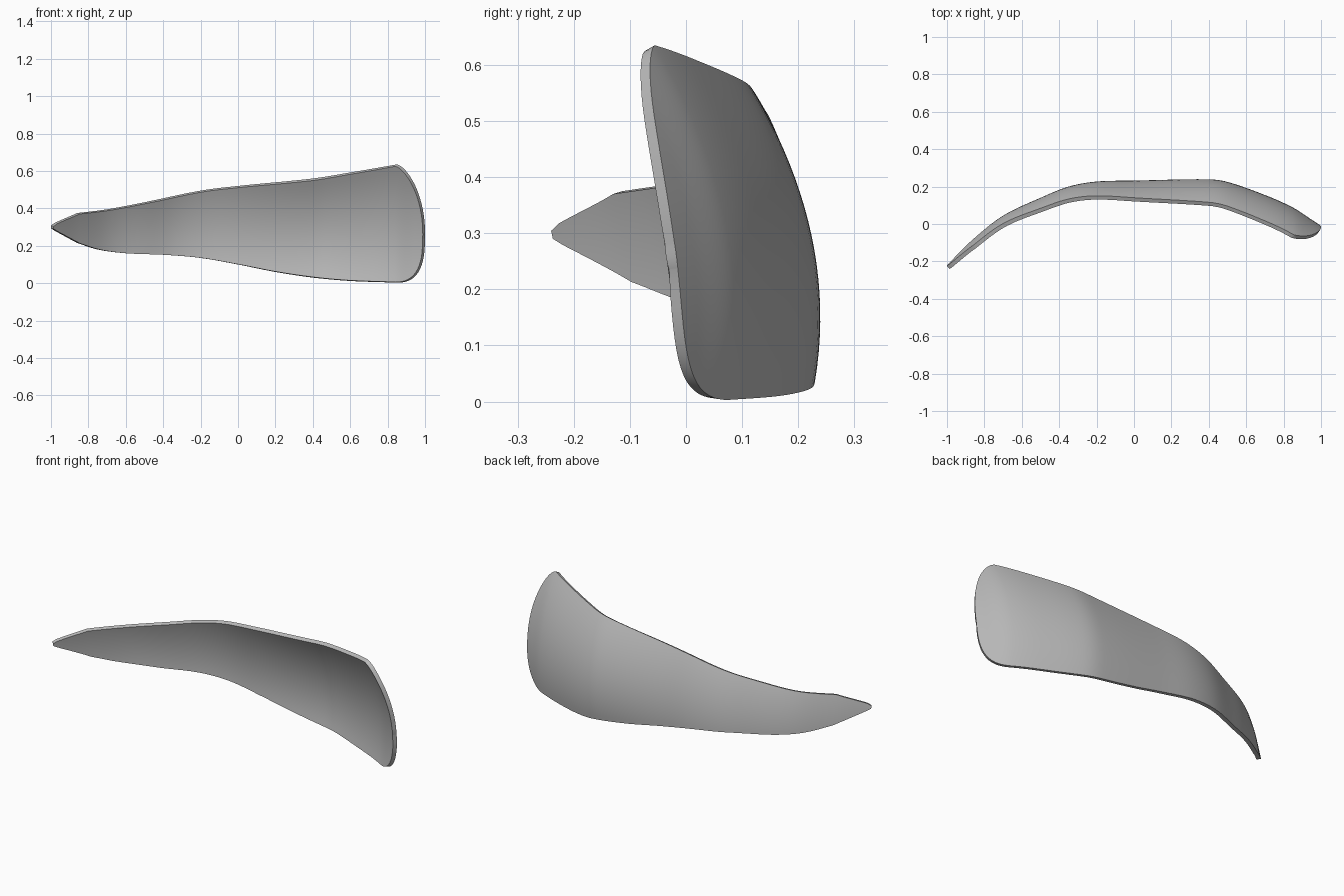
import bpy
import bmesh
import math

old = bpy.data.objects.get("Cube")
if old:
    bpy.data.objects.remove(old, do_unlink=True)

ROWS = 20
THICKNESS = 0.022


def curve(points, x):
    """Smooth curve through (x, value) points."""
    n = len(points)

    def slope(i):
        a, b = points[max(i - 1, 0)], points[min(i + 1, n - 1)]
        return (b[1] - a[1]) / (b[0] - a[0])

    i = 0
    while i < n - 2 and x > points[i + 1][0]:
        i += 1
    (x0, v0), (x1, v1) = points[i], points[i + 1]
    w = x1 - x0
    t = min(max((x - x0) / w, 0), 1)
    s = 1 - t
    return (v0 * s * s * (1 + 2 * t) + v1 * t * t * (3 - 2 * t)
            + w * t * s * (slope(i) * s - slope(i + 1) * t))


# Outline of the panel: pointed tip, long body, rounded end
TIP, CAP = -0.86, 0.85
tip_top = [(-1, 0.308), (-0.985, 0.32), (TIP, 0.375)]
body_top = [(TIP, 0.375), (-0.7, 0.395), (-0.5, 0.433), (-0.2, 0.495),
            (0, 0.52), (0.4, 0.56), (0.6, 0.592), (CAP, 0.635)]
tip_low = [(-1, 0.293), (-0.985, 0.283), (TIP, 0.215)]
body_low = [(TIP, 0.215), (-0.75, 0.18), (-0.6, 0.16), (-0.4, 0.152),
            (-0.2, 0.135), (0, 0.1), (0.2, 0.06), (0.4, 0.03),
            (0.6, 0.012), (CAP, 0.003)]
# Lengthwise bow and the amount of curl across the height
bow = [(-1, -0.207), (-0.86, -0.078), (-0.7, 0.045), (-0.5, 0.14),
       (-0.35, 0.2), (-0.2, 0.227), (0, 0.232), (0.4, 0.239), (0.5, 0.225),
       (0.7, 0.155), (CAP, 0.088), (0.95, 0.023), (1, -0.01)]
curl = [(-1, 0.7), (-0.5, 0.7), (-0.2, 0.64), (0.4, 0.73), (CAP, 0.61), (1, 0.6)]


def edges(x):
    if x < TIP:
        return curve(tip_low, x), curve(tip_top, x)
    if x <= CAP:
        return curve(body_low, x), curve(body_top, x)
    u = (x - CAP) / (1 - CAP)
    return (0.27 - 0.267 * (1 - u ** 2.5) ** (1 / 3),
            0.27 + 0.365 * (1 - u ** 1.5) ** 0.5)


# Column positions, closer together towards the rounded end
columns = [-1 + (TIP + 1) * i / 8 for i in range(8)]
columns += [TIP + (CAP - TIP) * i / 60 for i in range(60)]
columns += [CAP + (1 - CAP) * math.sin(1.53 * i / 16) for i in range(17)]

# Outer skin
bm = bmesh.new()
grid = []
for x in columns:
    low, top = edges(x)
    column = []
    for r in range(ROWS + 1):
        z = low + (top - low) * r / ROWS
        y = curve(bow, x) - curve(curl, x) * (z - 0.15) ** 2
        column.append(bm.verts.new((x, y, z)))
    grid.append(column)
for a, b in zip(grid, grid[1:]):
    for r in range(ROWS):
        bm.faces.new((a[r], a[r + 1], b[r + 1], b[r]))
mesh = bpy.data.meshes.new("curved_panel")
bm.to_mesh(mesh)
bm.free()
panel = bpy.data.objects.new("curved_panel", mesh)
bpy.context.collection.objects.link(panel)

# Colour
grey = bpy.data.materials.new("plain grey")
grey.use_nodes = True
colour = (0.5, 0.5, 0.5, 1)
grey.diffuse_color = colour
grey.node_tree.nodes["Principled BSDF"].inputs["Base Color"].default_value = colour
mesh.materials.append(grey)

# Thickness towards the hollow side, then smooth faces with crisp rims
bpy.ops.object.select_all(action="DESELECT")
panel.select_set(True)
bpy.context.view_layer.objects.active = panel
shell = panel.modifiers.new("thickness", "SOLIDIFY")
shell.thickness = THICKNESS
shell.offset = -1
bpy.ops.object.modifier_apply(modifier=shell.name)
bpy.ops.object.shade_smooth_by_angle(angle=math.radians(35))
